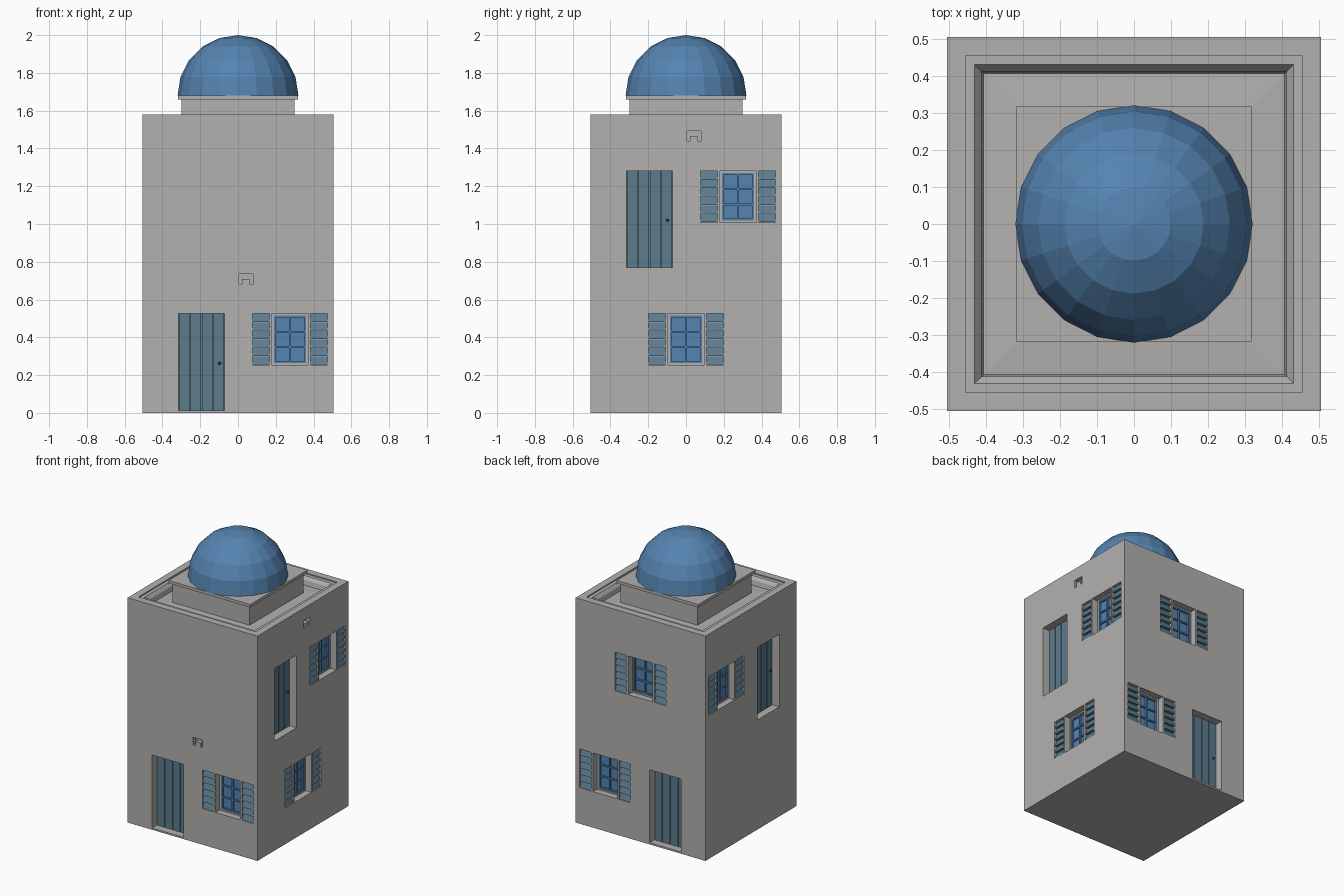
import bpy
import bmesh
import math
from mathutils import Matrix, Vector

if "Cube" in bpy.data.objects:
    bpy.data.objects.remove(bpy.data.objects["Cube"], do_unlink=True)

HALF = 0.505          # half width of the tower
DOOR_DEPTH = 0.07
WINDOW_DEPTH = 0.065
SHUTTER_DEPTH = 0.025


def material(name, rgb):
    m = bpy.data.materials.new(name)
    m.use_nodes = True
    m.diffuse_color = (*rgb, 1)
    m.node_tree.nodes["Principled BSDF"].inputs["Base Color"].default_value = (*rgb, 1)
    return m


STONE = material("grey plaster", (0.45, 0.44, 0.43))
BLUE = material("bright blue", (0.09, 0.23, 0.44))
SLATE = material("slate blue paint", (0.11, 0.2, 0.27))
IRON = material("dark iron", (0.06, 0.07, 0.08))


def finish(bm, name, mat):
    bmesh.ops.recalc_face_normals(bm, faces=bm.faces)
    mesh = bpy.data.meshes.new(name)
    bm.to_mesh(mesh)
    bm.free()
    mesh.materials.append(mat)
    obj = bpy.data.objects.new(name, mesh)
    bpy.context.collection.objects.link(obj)
    return obj


def prism(bm, points, offset, turn):
    """Extrude a flat outline given in wall space, then turn it to its side."""
    near = [bm.verts.new(turn @ Vector(p)) for p in points]
    far = [bm.verts.new(turn @ (Vector(p) + Vector(offset))) for p in points]
    bm.faces.new(near)
    bm.faces.new(far[::-1])
    for i in range(len(near)):
        j = (i + 1) % len(near)
        bm.faces.new((near[i], far[i], far[j], near[j]))


def outline(bm, uz, d0, d1, turn):
    """Outline across the wall, running from depth d0 to depth d1."""
    prism(bm, [(u, d0 - HALF, z) for u, z in uz], (0, d1 - d0, 0), turn)


def box(bm, u0, u1, z0, z1, d0, d1, turn):
    outline(bm, [(u0, z0), (u1, z0), (u1, z1), (u0, z1)], d0, d1, turn)


def square_rings(bm, profile):
    """Stack square rings of (half width, height) and cap both ends."""
    rings = [[bm.verts.new((sx * r, sy * r, z))
              for sx, sy in ((-1, -1), (1, -1), (1, 1), (-1, 1))] for r, z in profile]
    for a, b in zip(rings, rings[1:]):
        for i in range(4):
            j = (i + 1) % 4
            bm.faces.new((a[i], a[j], b[j], b[i]))
    bm.faces.new(rings[0][::-1])
    bm.faces.new(rings[-1])


cutter = bmesh.new()


def door(side, turn, u, z0, z1):
    w = 0.122
    box(cutter, u - w, u + w, z0, z1, -0.03, DOOR_DEPTH, turn)
    # backing panel and upright planks
    bm = bmesh.new()
    box(bm, u - w, u + w, z0, z1, DOOR_DEPTH - 0.008, DOOR_DEPTH + 0.005, turn)
    step = 2 * w / 4
    for i in range(4):
        a = u - w + i * step
        box(bm, a + 0.002, a + step - 0.002, z0, z1, DOOR_DEPTH - 0.016, DOOR_DEPTH - 0.004, turn)
    finish(bm, side + "_door", SLATE)
    # knob
    bm = bmesh.new()
    spot = Vector((u + w - 0.027, DOOR_DEPTH - 0.02 - HALF, z0 + 0.25))
    bmesh.ops.create_uvsphere(bm, u_segments=8, v_segments=6, radius=0.008,
                              matrix=turn @ Matrix.Translation(spot))
    finish(bm, side + "_door_knob", IRON)


def window(side, turn, u, z0):
    z1 = z0 + 0.272
    w = 0.095
    box(cutter, u - w, u + w, z0, z1, -0.03, WINDOW_DEPTH, turn)
    # plaster surround inside the opening
    bm = bmesh.new()
    t = 0.01
    d0, d1 = WINDOW_DEPTH - 0.02, WINDOW_DEPTH + 0.005
    for a, b, c, d in ((u - w, u - w + t, z0, z1), (u + w - t, u + w, z0, z1),
                       (u - w + t, u + w - t, z0, z0 + t), (u - w + t, u + w - t, z1 - t, z1)):
        box(bm, a, b, c, d, d0, d1, turn)
    finish(bm, side + "_window_surround", STONE)
    # panes with sash and glazing bars
    bm = bmesh.new()
    a, b, c, d = u - w + t, u + w - t, z0 + t, z1 - t
    box(bm, a, b, c, d, WINDOW_DEPTH - 0.006, WINDOW_DEPTH + 0.005, turn)
    bar = 0.005
    for i in range(3):
        x = a + bar + (b - a - 2 * bar) * i / 2
        box(bm, x - bar, x + bar, c, d, WINDOW_DEPTH - 0.018, WINDOW_DEPTH - 0.003, turn)
    for i in range(4):
        z = c + bar + (d - c - 2 * bar) * i / 3
        box(bm, a, b, z - bar, z + bar, WINDOW_DEPTH - 0.016, WINDOW_DEPTH - 0.003, turn)
    finish(bm, side + "_window", BLUE)
    # louvred shutters let into the wall
    bm = bmesh.new()
    for s in (-1, 1):
        mid = u + s * 0.153
        lo, hi = mid - 0.045, mid + 0.045
        box(cutter, lo, hi, z0, z1, -0.03, SHUTTER_DEPTH, turn)
        step = (z1 - z0) / 6
        for i in range(6):
            z = z0 + i * step
            prism(bm, [(lo, 0.003 - HALF, z + 0.002), (lo, SHUTTER_DEPTH + 0.003 - HALF, z + 0.002),
                       (lo, SHUTTER_DEPTH + 0.003 - HALF, z + step),
                       (lo, SHUTTER_DEPTH - 0.006 - HALF, z + step)], (hi - lo, 0, 0), turn)
    finish(bm, side + "_shutters", SLATE)


def vent(turn, u, z):
    # arch-shaped niche
    outline(cutter, [(u - .037, z - .028), (u - .02, z - .028), (u - .02, z), (u + .02, z),
                     (u + .02, z - .028), (u + .037, z - .028), (u + .037, z + .026),
                     (u - .037, z + .026)], -0.03, 0.03, turn)


# sides, each turned from the front
front, right, back, left = [Matrix.Rotation(math.radians(90 * i), 4, "Z") for i in range(4)]
LOW, HIGH = 0.253, 1.008
DOOR_U, WINDOW_U = 0.193, 0.275

door("front", front, -DOOR_U, 0.012, 0.525)
window("front", front, WINDOW_U, LOW)
vent(front, 0.042, 0.71)

door("right", right, -DOOR_U, 0.77, 1.28)
window("right_upper", right, WINDOW_U, HIGH)
window("right_lower", right, 0, LOW)
vent(right, 0.042, 1.467)

door("back", back, DOOR_U, 0.012, 0.525)
window("back_lower", back, -WINDOW_U, LOW)
window("back_upper", back, 0, HIGH)

door("left", left, DOOR_U, 0.77, 1.28)
window("left", left, -WINDOW_U, HIGH)

# tower walls with stepped parapet and sunken roof
bm = bmesh.new()
square_rings(bm, [(HALF, 0), (HALF, 1.58), (0.455, 1.58), (0.455, 1.572), (0.43, 1.572),
                  (0.412, 1.55), (0.406, 1.518), (0.29, 1.524)])
tower = finish(bm, "tower_walls", STONE)

# cut the openings
openings = finish(cutter, "opening_cutter", STONE)
openings.hide_render = True
mod = tower.modifiers.new("openings", "BOOLEAN")
mod.operation = "DIFFERENCE"
mod.solver = "EXACT"
mod.object = openings
bpy.context.view_layer.objects.active = tower
bpy.ops.object.modifier_apply(modifier=mod.name)
bpy.data.objects.remove(openings, do_unlink=True)

# square drum with its projecting slab
bm = bmesh.new()
square_rings(bm, [(0.3, 1.515), (0.3, 1.66), (0.317, 1.66), (0.317, 1.68)])
finish(bm, "dome_base", STONE)

# faceted half dome
bm = bmesh.new()
bmesh.ops.create_uvsphere(bm, u_segments=20, v_segments=10, radius=0.32,
                          matrix=Matrix.Translation((0, 0, 1.68)))
bmesh.ops.delete(bm, geom=[v for v in bm.verts if v.co.z < 1.679], context="VERTS")
bmesh.ops.holes_fill(bm, edges=[e for e in bm.edges if e.is_boundary], sides=0)
finish(bm, "dome", BLUE)
